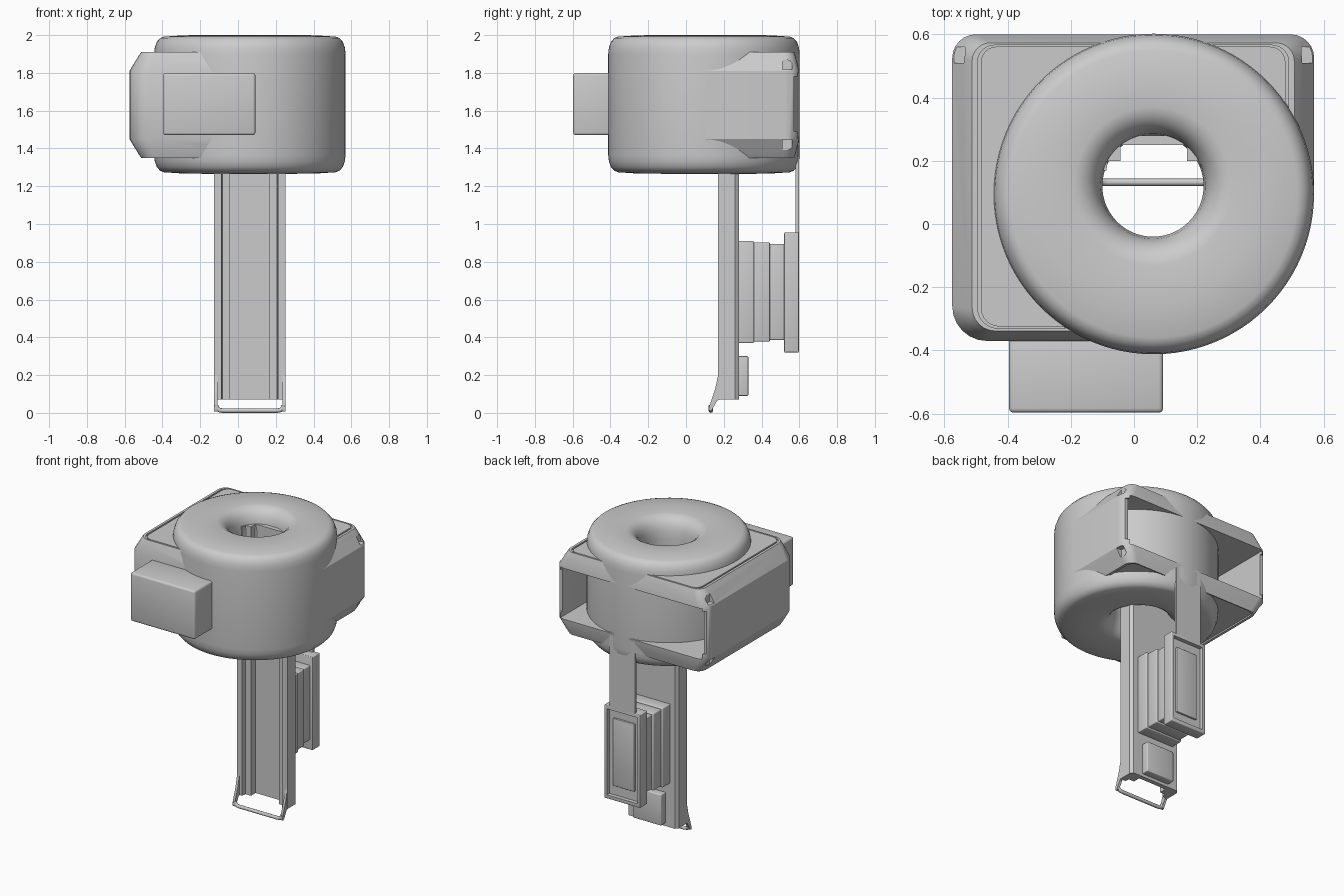
import bpy, bmesh, math
from mathutils import Vector

if "Cube" in bpy.data.objects:
    bpy.data.objects.remove(bpy.data.objects["Cube"])

CX = 0.0625   # shared centre line of drum and rail


def finish(name, bm, angle=35):
    bmesh.ops.recalc_face_normals(bm, faces=bm.faces)
    me = bpy.data.meshes.new(name)
    bm.to_mesh(me)
    bm.free()
    ob = bpy.data.objects.new(name, me)
    bpy.context.collection.objects.link(ob)
    me.shade_smooth()
    me.set_sharp_from_angle(angle=math.radians(angle))
    return ob


def loft(name, rings, wrap=False, angle=35):
    """Skin a list of equal-length rings; cap the ends or wrap them round."""
    bm = bmesh.new()
    vs = [[bm.verts.new(p) for p in r] for r in rings]
    n = len(vs[0])
    pairs = list(zip(vs, vs[1:])) + ([(vs[-1], vs[0])] if wrap else [])
    for a, b in pairs:
        for i in range(n):
            j = (i + 1) % n
            bm.faces.new((a[i], a[j], b[j], b[i]))
    if not wrap:
        bm.faces.new(vs[0])
        bm.faces.new(vs[-1])
    return finish(name, bm, angle)


def box(name, x, y, z, bevel=0.0):
    bm = bmesh.new()
    bmesh.ops.create_cube(bm, size=1)
    for v in bm.verts:
        v.co = Vector([(a[0] + a[1]) / 2 + c * (a[1] - a[0]) for a, c in zip((x, y, z), v.co)])
    if bevel:
        bmesh.ops.bevel(bm, geom=bm.edges[:], offset=bevel, segments=3, profile=0.5, affect='EDGES')
    return finish(name, bm)


def circle(cx, cy, r, z, n=96):
    return [(cx + r * math.cos(2 * math.pi * i / n), cy + r * math.sin(2 * math.pi * i / n), z)
            for i in range(n)]


def rounded_rect(x0, x1, y0, y1, z, r_front, r_back, n=6):
    pts = []
    for cx, cy, r, a0 in ((x1 - r_back, y1 - r_back, r_back, 0), (x0 + r_back, y1 - r_back, r_back, 90),
                          (x0 + r_front, y0 + r_front, r_front, 180), (x1 - r_front, y0 + r_front, r_front, 270)):
        for i in range(n + 1):
            a = math.radians(a0 + 90 * i / n)
            pts.append((cx + r * math.cos(a), cy + r * math.sin(a), z))
    return pts


def cut(ob, cutters):
    for c in cutters:
        m = ob.modifiers.new("cut", 'BOOLEAN')
        m.operation, m.solver, m.object = 'DIFFERENCE', 'EXACT', c
        c.hide_render = True
        bpy.context.view_layer.objects.active = ob
        bpy.ops.object.modifier_apply(modifier=m.name)
        bpy.data.objects.remove(c)
    ob.data.set_sharp_from_angle(angle=math.radians(30))


# drum: outer shell and flared, slightly offset centre hole, mirrored top/bottom
half = [(.507, 1.90), (.503, 1.935), (.492, 1.965), (.475, 1.984), (.455, 1.992), (.35, 1.999)]
hole = [(.25, 2.0), (.225, 1.994), (.20, 1.978), (.18, 1.952), (.167, 1.915), (.16, 1.86)]
top = [circle(CX, .095, r, z) for r, z in half] + [circle(.06, .12, r, z) for r, z in hole]
bottom = [[(x, y, 3.266 - z) for x, y, z in ring] for ring in reversed(top)]
loft("drum", top + bottom, wrap=True, angle=30)

# housing: chamfered box wrapped round the back and left of the drum
levels = [(1.36, .10), (1.36, 1.15), (1.35, 1.15), (1.35, .9), (1.37, .7), (1.45, 0),
          (1.81, 0), (1.89, .7), (1.91, .9), (1.91, 1.15), (1.90, 1.15), (1.90, 1.3),
          (1.91, 1.3), (1.91, 1.6)]
housing = loft("housing", [rounded_rect(-.575 + .07 * k, .57 - .07 * k, -.37 + .035 * k, .60 - .03 * k,
                                        z, .11 - .04 * k, .075 - .02 * k) for z, k in levels[1:]])
cutters = [
    loft("drum_cutter", [circle(CX, .095, .492, 1.2), circle(CX, .095, .492, 2.1)]),
    box("corner_cutter", (.06, .8), (-.6, .10), (1.2, 2.1)),
    box("cavity_cutter", (-.535, .53), (-.33, .75), (1.455, 1.80)),
    box("side_notch_cutter", (-.7, .7), (.573, .75), (1.49, 1.78)),
]
for side in (-.57, .565):
    for z in (1.42, 1.845):
        cutters.append(box("clip_cutter", (side - .035, side + .035), (.51, .56), (z - .027, z + .027)))
cut(housing, cutters)

# front block
box("front_block", (-.395, .092), (-.597, -.352), (1.47, 1.80), .014)
box("front_block_root", (-.20, .085), (-.45, -.33), (1.48, 1.79))

# rail: stepped channel running from inside the drum to the foot
side = [(.175, .28), (.19, .26), (.19, .17), (.15, .17), (.145, .20), (.105, .20), (.105, .25)]
section = [(CX + x, y) for x, y in side] + [(CX - x, y) for x, y in reversed(side)]
loft("rail", [[(x, y, z) for x, y in section] for z in (.07, 1.90)])

# flared foot: two thin cheeks joined by a wire loop
cheek = [(.19, .21), (.17, .20), (.155, .13), (.12, .025), (.125, .008), (.135, .012), (.165, .065), (.19, .075)]
for s in (-1, 1):
    loft("foot_cheek", [[(CX + s * x, y, z) for y, z in cheek] for x in (.172, .189)])
path = [(-.178, .04), (-.174, .025), (-.162, .015), (-.145, .012)]
path += [(-x, z) for x, z in reversed(path)]
cu = bpy.data.curves.new("foot_loop", 'CURVE')
cu.dimensions = '3D'
cu.bevel_depth, cu.bevel_resolution, cu.use_fill_caps = .012, 2, True
sp = cu.splines.new('POLY')
sp.points.add(len(path) - 1)
for p, (x, z) in zip(sp.points, path):
    p.co = (CX + x, .132, z, 1)
bpy.context.collection.objects.link(bpy.data.objects.new("foot_loop", cu))

# stepped bellows behind the rail
for i in range(3):
    w, y = .14 - .012 * i, .275 + .083 * i
    box("bellows_layer", (CX - w, CX + w), (y, y + .086), (.37 + .008 * i, .91 - .008 * i), .006)

# rear pad: shallow tray with a raised inner panel
pad = box("rear_pad", (CX - .135, CX + .135), (.52, .597), (.32, .955), .005)
cut(pad, [box("pad_cutter", (CX - .115, CX + .115), (.57, .7), (.345, .93))])
box("pad_panel", (CX - .08, CX + .08), (.56, .582), (.41, .87), .004)

# strap up to the housing, and small stop block low on the rail
box("strap", (CX - .095, CX + .095), (.58, .597), (.94, 1.46))
box("stop_block", (CX - .105, CX + .105), (.275, .33), (.09, .30), .006)
